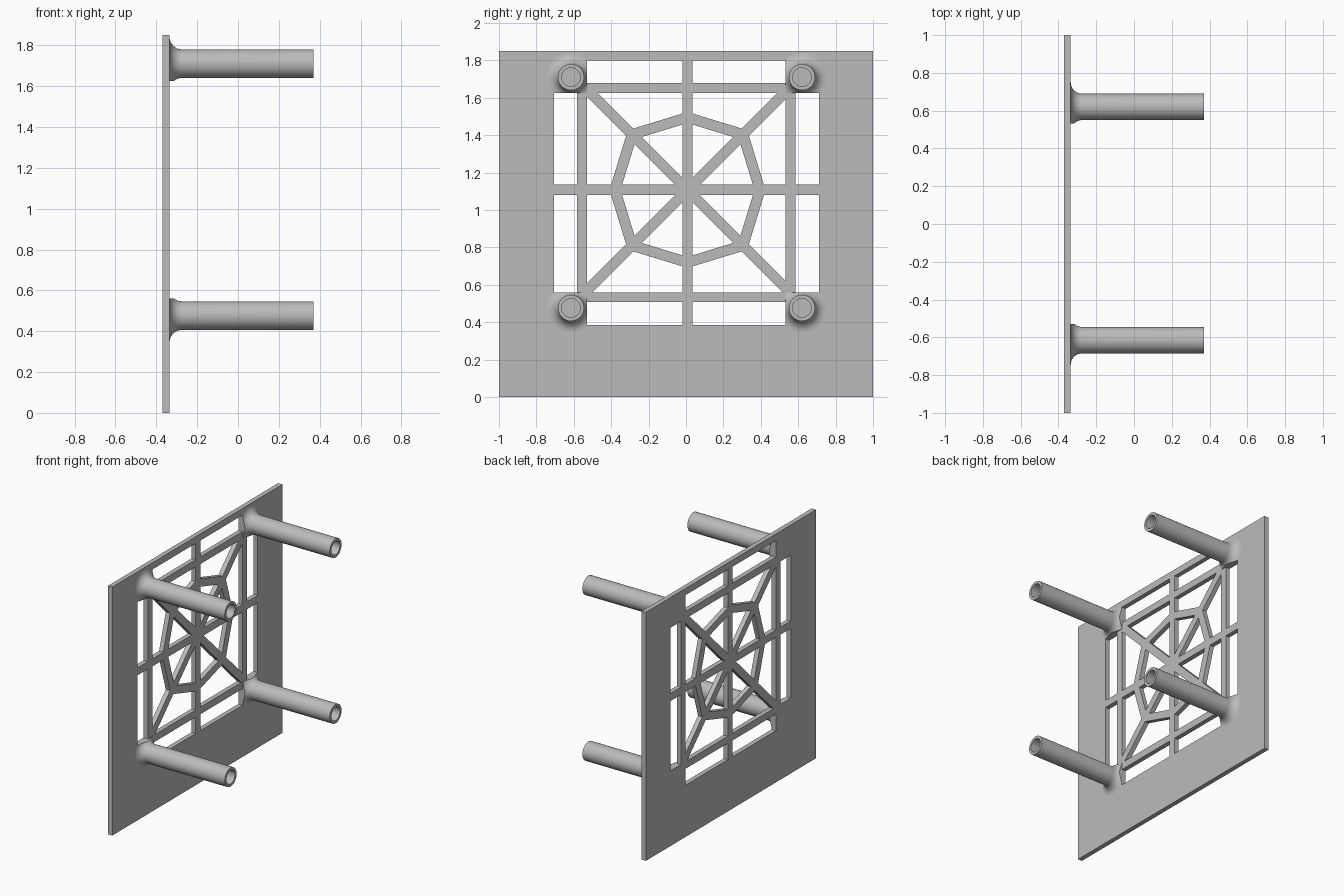
import bpy, bmesh, math
from mathutils import Vector

old = bpy.data.objects.get("Cube")
if old:
    bpy.data.objects.remove(old, do_unlink=True)

# Single grey material
grey = bpy.data.materials.new("plain grey")
grey.use_nodes = True
colour = (0.5, 0.5, 0.5, 1)
grey.diffuse_color = colour
grey.node_tree.nodes["Principled BSDF"].inputs["Base Color"].default_value = colour

BACK, FRONT, TIP = -0.37, -0.335, 0.37      # x of plate faces and post ends
HEIGHT = 1.85
Y0, Y1, Z0, Z1 = -0.705, 0.71, 0.385, 1.80  # window limits
FY0, FY1, FZ0, FZ1 = -0.53, 0.533, 0.56, 1.625  # inside of the square frame
BAR = 0.053
CY, CZ = 0.008, 1.107                       # centre of the web
HALF = 0.028
DIAG = HALF * math.sqrt(2)
SLOPE, R_IN, R_OUT = 0.306, 0.358, 0.417    # octagon ring


def finish(bm, name, smooth=False):
    bmesh.ops.recalc_face_normals(bm, faces=bm.faces)
    mesh = bpy.data.meshes.new(name)
    bm.to_mesh(mesh)
    bm.free()
    mesh.materials.append(grey)
    obj = bpy.data.objects.new(name, mesh)
    bpy.context.collection.objects.link(obj)
    if smooth:
        bpy.ops.object.select_all(action='DESELECT')
        obj.select_set(True)
        bpy.context.view_layer.objects.active = obj
        bpy.ops.object.shade_smooth_by_angle(angle=math.radians(35))
    return obj


def is_solid(y, z):
    """True where the plate has material."""
    if not (Y0 < y < Y1 and Z0 < z < Z1):
        return True
    in_y, in_z = FY0 < y < FY1, FZ0 < z < FZ1
    if not in_y and not in_z:
        return True                         # corner pads
    u, v = abs(y - CY), abs(z - CZ)
    if min(u, v) < HALF:
        return True                         # upright and level bars
    if not in_y:
        return FY0 - BAR < y < FY1 + BAR    # frame sides
    if not in_z:
        return FZ0 - BAR < z < FZ1 + BAR    # frame top and bottom
    if abs(u - v) < DIAG:
        return True                         # diagonal bars
    return R_IN < max(u, v) + SLOPE * min(u, v) < R_OUT


# Pierced plate: slice a sheet along every bar edge, drop the gaps, thicken
bm = bmesh.new()
bm.faces.new([bm.verts.new((BACK, y, z)) for y, z in
              ((-1, 0), (1, 0), (1, HEIGHT), (-1, HEIGHT))])
cuts = [((y, 0), (1, 0)) for y in
        (Y0, Y1, FY0, FY1, FY0 - BAR, FY1 + BAR, CY - HALF, CY + HALF)]
cuts += [((0, z), (0, 1)) for z in
         (Z0, Z1, FZ0, FZ1, FZ0 - BAR, FZ1 + BAR, CZ - HALF, CZ + HALF)]
for s in (-1, 1):
    cuts += [((CY + d, CZ), (1, s)) for d in (-DIAG, DIAG)]
    for t in (-1, 1):
        for r in (R_IN, R_OUT):
            cuts.append(((CY + s * r, CZ), (s, t * SLOPE)))
            cuts.append(((CY, CZ + s * r), (t * SLOPE, s)))
for (y, z), (ny, nz) in cuts:
    bmesh.ops.bisect_plane(bm, geom=bm.verts[:] + bm.edges[:] + bm.faces[:],
                           dist=1e-5, plane_co=(0, y, z), plane_no=(0, ny, nz))
gaps = []
for f in bm.faces:
    c = f.calc_center_median()
    if not is_solid(c.y, c.z):
        gaps.append(f)
bmesh.ops.delete(bm, geom=gaps, context='FACES')
ext = bmesh.ops.extrude_face_region(bm, geom=bm.faces[:], use_keep_orig=True)
bmesh.ops.translate(bm, vec=(FRONT - BACK, 0, 0),
                    verts=[g for g in ext["geom"] if isinstance(g, bmesh.types.BMVert)])
finish(bm, "web_plate")


# Hollow post with a flared foot, trimmed flush with the frame's inner corner
def post(name, y, z, inner_y, inner_z):
    radius, bore, fillet = 0.07, 0.05, 0.06
    profile = [(0, FRONT)]
    for i in range(9):
        a = math.pi / 2 * i / 8
        profile.append((radius + fillet * (1 - math.sin(a)),
                        FRONT + fillet * (1 - math.cos(a))))
    profile += [(radius, TIP), (bore, TIP), (bore, FRONT + 0.002), (0, FRONT + 0.002)]
    bm = bmesh.new()
    verts = [bm.verts.new((x, y + r, z)) for r, x in profile]
    edges = [bm.edges.new(pair) for pair in zip(verts, verts[1:])]
    bmesh.ops.spin(bm, geom=verts + edges, cent=(0, y, z), axis=(1, 0, 0),
                   angle=math.tau, steps=48, use_duplicate=False)
    bmesh.ops.remove_doubles(bm, verts=bm.verts, dist=1e-5)
    for co, no in (((0, inner_y, 0), (0, inner_y - y, 0)),
                   ((0, 0, inner_z), (0, 0, inner_z - z))):
        cut = bmesh.ops.bisect_plane(
            bm, geom=bm.verts[:] + bm.edges[:] + bm.faces[:], dist=1e-6,
            plane_co=co, plane_no=Vector(no).normalized(), clear_outer=True)
        rim = [g for g in cut["geom_cut"] if isinstance(g, bmesh.types.BMEdge)]
        bmesh.ops.holes_fill(bm, edges=rim, sides=0)
    finish(bm, name, smooth=True)


for side, y, inner_y in (("right", -0.615, FY0), ("left", 0.62, FY1)):
    for level, z, inner_z in (("lower", 0.476, FZ0), ("upper", 1.71, FZ1)):
        post(f"{level}_{side}_post", y, z, inner_y, inner_z)
